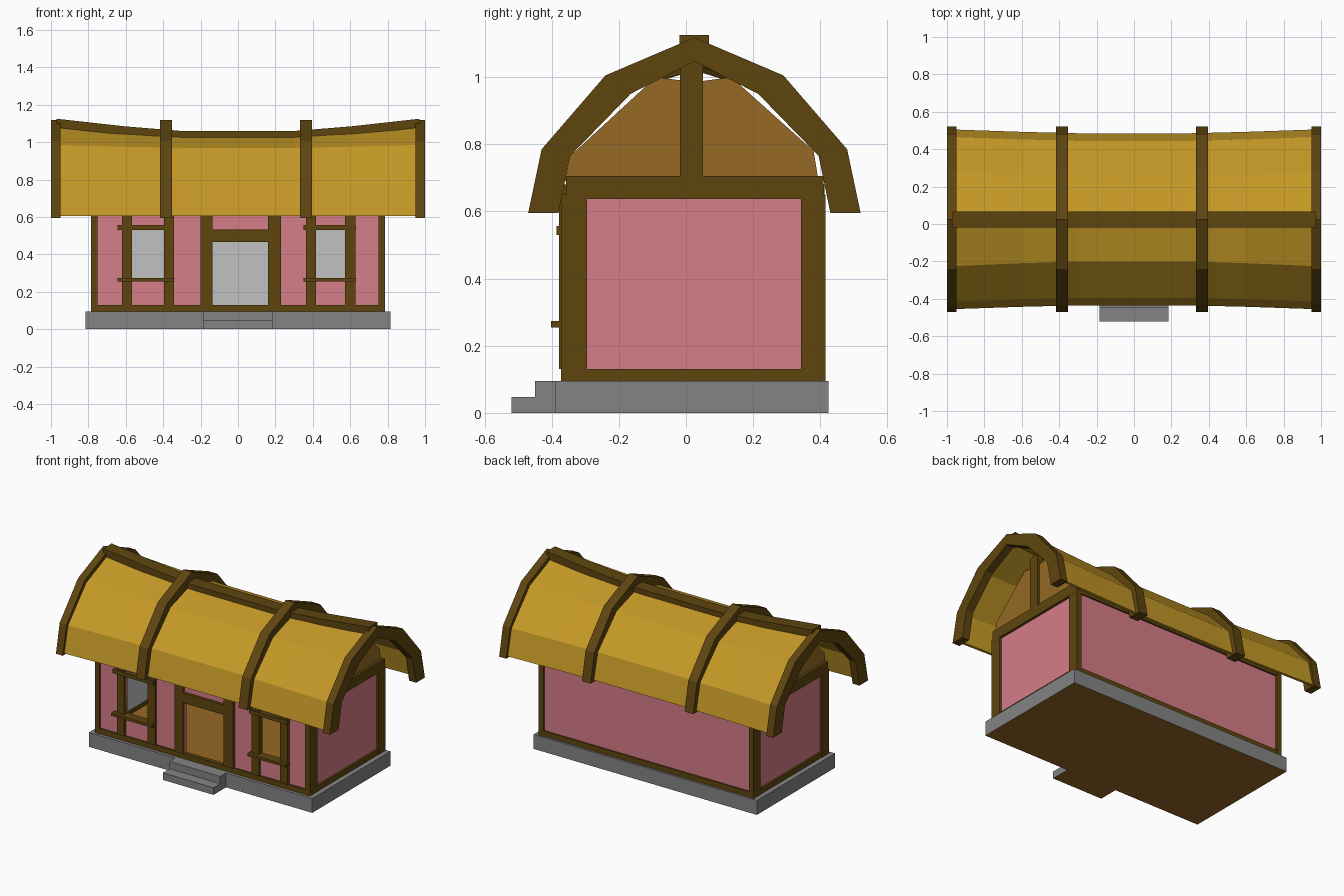
import bpy, bmesh
from mathutils import Vector

if "Cube" in bpy.data.objects:
    bpy.data.objects.remove(bpy.data.objects["Cube"])


def mat(name, r, g, b):
    lin = [((c / 255 + 0.055) / 1.055) ** 2.4 for c in (r, g, b)]
    m = bpy.data.materials.new(name)
    m.diffuse_color = (*lin, 1)
    m.use_nodes = True
    m.node_tree.nodes["Principled BSDF"].inputs["Base Color"].default_value = m.diffuse_color
    return m


BEAM = mat("dark timber", 95, 69, 15)
WOOD = mat("light wood", 150, 105, 37)
PINK = mat("pink plaster", 214, 125, 136)
ROOF = mat("golden roof", 197, 153, 38)
STONE = mat("grey stone", 132, 132, 132)
INNER = mat("pale interior", 193, 193, 193)
CY = 0.025  # centre line of the house body


def loft(name, rings, material, second=None, rule=None):
    """Closed solid skinned through equal rings; rule picks faces for the second colour."""
    bm = bmesh.new()
    vs = [[bm.verts.new(p) for p in ring] for ring in rings]
    n = len(vs[0])
    for a, b in zip(vs, vs[1:]):
        for i in range(n):
            j = (i + 1) % n
            bm.faces.new((a[i], a[j], b[j], b[i]))
    bm.faces.new(vs[0])
    bm.faces.new(vs[-1][::-1])
    bmesh.ops.recalc_face_normals(bm, faces=bm.faces)
    bm.normal_update()
    if rule:
        for f in bm.faces:
            f.material_index = 1 if rule(f.normal) else 0
    me = bpy.data.meshes.new(name)
    bm.to_mesh(me)
    bm.free()
    me.materials.append(material)
    if second:
        me.materials.append(second)
    ob = bpy.data.objects.new(name, me)
    bpy.context.collection.objects.link(ob)
    return ob


def box(name, x, y, z, material, second=None, rule=None):
    rings = [[(x[0], y[0], h), (x[1], y[0], h), (x[1], y[1], h), (x[0], y[1], h)] for h in z]
    return loft(name, rings, material, second, rule)


def slab(name, poly, x, material):
    """Extrude a (y, z) outline along x."""
    return loft(name, [[(k, y, z) for y, z in poly] for k in x], material)


def arch(outer, inner):
    """Full (y, z) outline from half outlines running eave to ridge."""
    full = lambda h: [(CY - w, z) for w, z in h] + [(CY + w, z) for w, z in h[-2::-1]]
    return full(outer) + full(inner)[::-1]


def down(n):
    return n.z < -0.5


# foundation, steps and floor
box("foundation", (-.815, .815), (-.39, .425), (0, .095), STONE, WOOD, down)
box("upper_step", (-.185, .185), (-.45, -.39), (0, .095), STONE, WOOD, down)
box("lower_step", (-.185, .185), (-.52, -.45), (0, .047), STONE, WOOD, down)
box("floor", (-.75, .75), (-.345, .39), (.095, .102), WOOD)


# plaster walls, pale on the inside
def wall(name, x, y, z, outward):
    d = Vector(outward)
    box(name, x, y, z, PINK, INNER, lambda n: n.dot(d) < -0.5)


WIN = [(-.567, -.395), (.417, .572)]
DOOR = (-.137, .16)
FY = (-.36, -.342)
edges = [-.77, *WIN[0], *DOOR, *WIN[1], .77]
for i in range(0, 8, 2):
    wall("front_wall", edges[i:i + 2], FY, (.1, .65), (0, -1, 0))
for w in WIN:
    wall("wall_below_window", w, FY, (.1, .262), (0, -1, 0))
    wall("wall_above_window", w, FY, (.54, .65), (0, -1, 0))
wall("wall_above_door", DOOR, FY, (.5, .65), (0, -1, 0))
wall("back_wall", (-.77, .77), (.387, .402), (.1, .65), (0, 1, 0))

# end walls, gables and their timbers
gable = [(-.36, .69), (-.345, .765), (-.09, 1.0), (.025, .985),
         (.135, 1.0), (.38, .78), (.395, .69)]
for s in (-1, 1):
    span = lambda a, b: (a, b) if s > 0 else (-b, -a)
    wall("end_wall", span(.752, .77), (-.35, .395), (.1, .66), (s, 0, 0))
    slab("gable_panel", gable, span(.752, .768), WOOD)
    box("gable_post", span(.745, .785), (-.018, .05), (.70, 1.05), BEAM)
    box("end_top_beam", span(.745, .786), (-.358, .41), (.637, .705), BEAM)
    box("end_sill", span(.75, .783), (-.36, .41), (.095, .13), BEAM)
    for y in ((-.372, -.295), (.342, .415)):
        box("corner_post", span(.75, .785), y, (.095, .65), BEAM)

# long sills and top plates
for y in ((-.37, -.342), (.387, .412)):
    box("long_sill", (-.77, .77), y, (.095, .13), BEAM)
    box("top_plate", (-.77, .77), y, (.635, .68), BEAM)

# window and door frames
PY = (-.378, -.34)
for x in ((-.62, -.567), (-.395, -.342), (.364, .417), (.572, .627)):
    box("window_post", x, PY, (.13, .65), BEAM)
for x in ((-.645, -.345), (.35, .63)):
    box("window_header", x, (-.386, -.342), (.53, .556), BEAM)
    box("window_sill", x, (-.402, -.342), (.255, .273), BEAM)
for x in ((-.2, -.137), (.16, .23)):
    box("door_post", x, PY, (.13, .65), BEAM)
box("door_header", DOOR, PY, (.467, .532), BEAM)

# curved roof, sagging towards the middle
STATIONS = [(-.96, 1), (-.6, .38), (-.3, 0), (.3, 0), (.6, .38), (.96, 1)]
rings = []
for x, s in STATIONS:
    out = [(.46 + .02 * s, .605), (.42 + .02 * s, .775),
           (.225 + .025 * s, .97 + .015 * s), (0, 1.04 + .05 * s)]
    inn = [(.442 + .02 * s, .605), (.402 + .02 * s, .768),
           (.213 + .025 * s, .953 + .015 * s), (0, 1.02 + .05 * s)]
    rings.append([(x, y, z) for y, z in arch(out, inn)])
loft("roof_shell", rings, ROOF)

# ridge beam following the sag
loft("ridge_beam", [[(x * 1.01, -.02, 1.06 + .065 * s), (x * 1.01, .068, 1.06 + .065 * s),
                     (x * 1.01, .068, 1.013 + .065 * s), (x * 1.01, -.02, 1.013 + .065 * s)]
                    for x, s in STATIONS], BEAM)

# arched roof ribs
rib = arch([(.495, .595), (.455, .785), (.265, 1.005), (0, 1.118)],
           [(.405, .595), (.37, .765), (.19, .95), (0, 1.047)])
for x in ((-1, -.95), (-.417, -.353), (.332, .396), (.948, 1)):
    slab("roof_rib", rib, x, BEAM)
